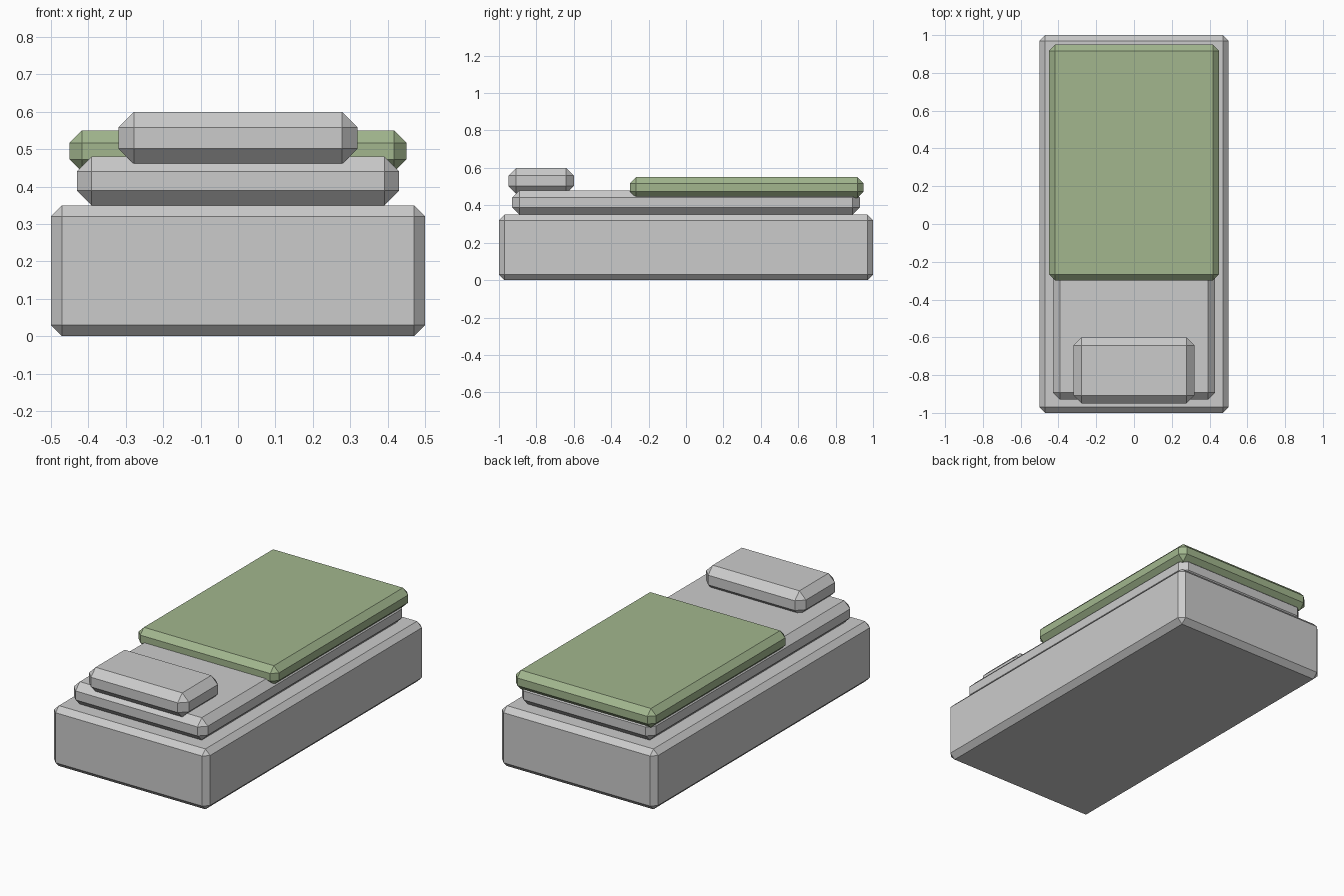
import bpy

if "Cube" in bpy.data.objects:
    bpy.data.objects.remove(bpy.data.objects["Cube"])

blanket_green = bpy.data.materials.new("blanket_green")
blanket_green.diffuse_color = (0.36, 0.47, 0.27, 1)
blanket_green.use_nodes = True
blanket_green.node_tree.nodes["Principled BSDF"].inputs["Base Color"].default_value = blanket_green.diffuse_color


def chamfered_box(name, x, y, z, chamfer, material=None):
    """Box spanning the given (min, max) ranges with flat chamfered edges."""
    spans = (x, y, z)
    bpy.ops.mesh.primitive_cube_add(size=1, location=[(a + b) / 2 for a, b in spans])
    obj = bpy.context.object
    obj.name = name
    obj.scale = [b - a for a, b in spans]
    bpy.ops.object.transform_apply(location=False, rotation=False, scale=True)
    bevel = obj.modifiers.new("chamfer", 'BEVEL')
    bevel.width = chamfer
    bevel.segments = 1
    if material:
        obj.data.materials.append(material)
    return obj


# Bed base
chamfered_box("bed_base", (-0.5, 0.5), (-1, 1), (0, 0.35), 0.03)
# Mattress
chamfered_box("mattress", (-0.43, 0.43), (-0.93, 0.93), (0.35, 0.48), 0.039)
# Blanket, overhanging the mattress
chamfered_box("blanket", (-0.45, 0.45), (-0.3, 0.95), (0.44, 0.55), 0.033, blanket_green)
# Pillow
chamfered_box("pillow", (-0.32, 0.32), (-0.95, -0.6), (0.46, 0.6), 0.042)
